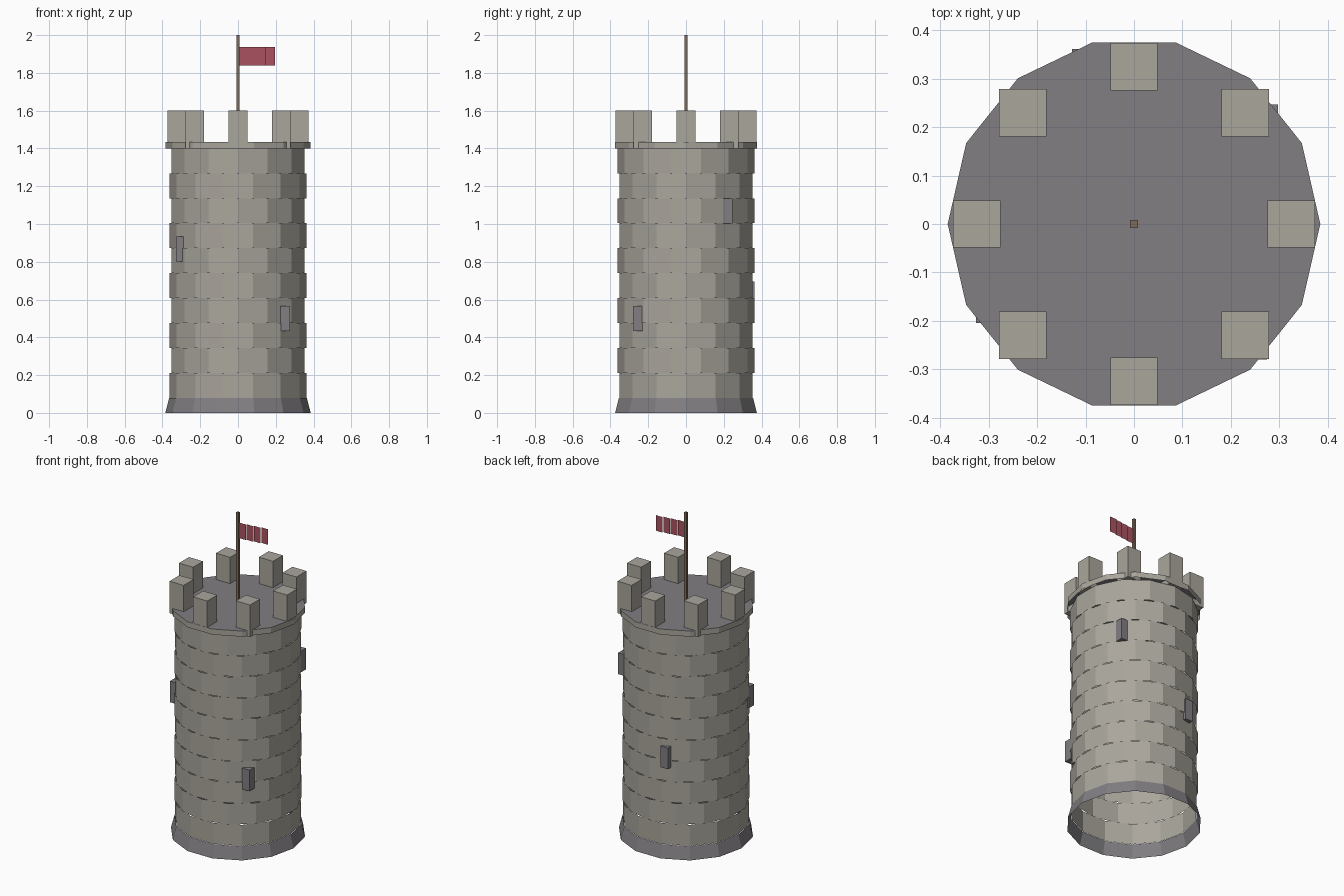
import bpy, bmesh, math
from mathutils import Matrix

if "Cube" in bpy.data.objects:
    bpy.data.objects.remove(bpy.data.objects["Cube"])

SIDES = 14


def material(name, rgb):
    m = bpy.data.materials.new(name)
    m.diffuse_color = (*rgb, 1)
    m.use_nodes = True
    m.node_tree.nodes["Principled BSDF"].inputs["Base Color"].default_value = m.diffuse_color
    return m


STONE = material("pale_stone", (0.40, 0.38, 0.335))
DARK = material("dark_stone", (0.22, 0.21, 0.225))
WOOD = material("brown_wood", (0.22, 0.15, 0.10))
RED = material("red_cloth", (0.40, 0.085, 0.115))


def finish(name, bm, mat):
    me = bpy.data.meshes.new(name)
    bm.to_mesh(me)
    bm.free()
    me.materials.append(mat)
    ob = bpy.data.objects.new(name, me)
    bpy.context.collection.objects.link(ob)
    return ob


def ring(bm, r, z, turn=0.0):
    step = 2 * math.pi / SIDES
    return [bm.verts.new((r * math.cos((i + turn) * step),
                          r * math.sin((i + turn) * step), z)) for i in range(SIDES)]


def tube(name, r0, r1, z0, z1, mat, turn=0.0):
    bm = bmesh.new()
    a, b = ring(bm, r0, z0, turn), ring(bm, r1, z1, turn)
    for i in range(SIDES):
        j = (i + 1) % SIDES
        bm.faces.new((a[i], a[j], b[j], b[i]))
    return finish(name, bm, mat)


def box(name, x, y, z0, z1, w, mat):
    bm = bmesh.new()
    bmesh.ops.create_cube(bm, size=1, matrix=Matrix.Translation((x, y, (z0 + z1) / 2))
                          @ Matrix.Diagonal((w, w, z1 - z0, 1)))
    return finish(name, bm, mat)


# Flared footing
tube("footing", 0.385, 0.364, 0, 0.08, DARK)

# Stone courses, every other one turned by half a side
H = 0.132
for k in range(10):
    tube(f"stone_course_{k}", 0.362, 0.362, 0.08 + k * H, 0.08 + (k + 1) * H,
         STONE, 0.5 * (k % 2))

# Parapet rim and roof floor
tube("parapet_rim", 0.385, 0.385, 1.40, 1.435, STONE)
bm = bmesh.new()
bm.faces.new(ring(bm, 0.385, 1.435))
finish("roof_floor", bm, DARK)

# Battlement blocks
for i in range(8):
    a = i * math.pi / 4
    box(f"battlement_{i}", 0.325 * math.cos(a), 0.325 * math.sin(a), 1.40, 1.60, 0.098, STONE)

# Window slits: x, y, centre height
for i, (x, y, z) in enumerate([(0.25, -0.255, 0.50), (-0.103, 0.337, 0.63),
                               (-0.302, -0.18, 0.868), (0.273, 0.222, 1.068)]):
    box(f"window_slit_{i}", x, y, z - 0.066, z + 0.066, 0.05, DARK)

# Flag pole
box("flag_pole", 0, 0, 1.435, 2.0, 0.016, WOOD)

# Flag made of four thin staggered strips
W = 0.0467
for i, y in enumerate((0, 0.006, 0.012, 0.02)):
    bm = bmesh.new()
    x = 0.008 + i * W
    bm.faces.new([bm.verts.new(p) for p in ((x, y, 1.84), (x + W, y, 1.84),
                                            (x + W, y, 1.937), (x, y, 1.937))])
    finish(f"flag_strip_{i}", bm, RED)
